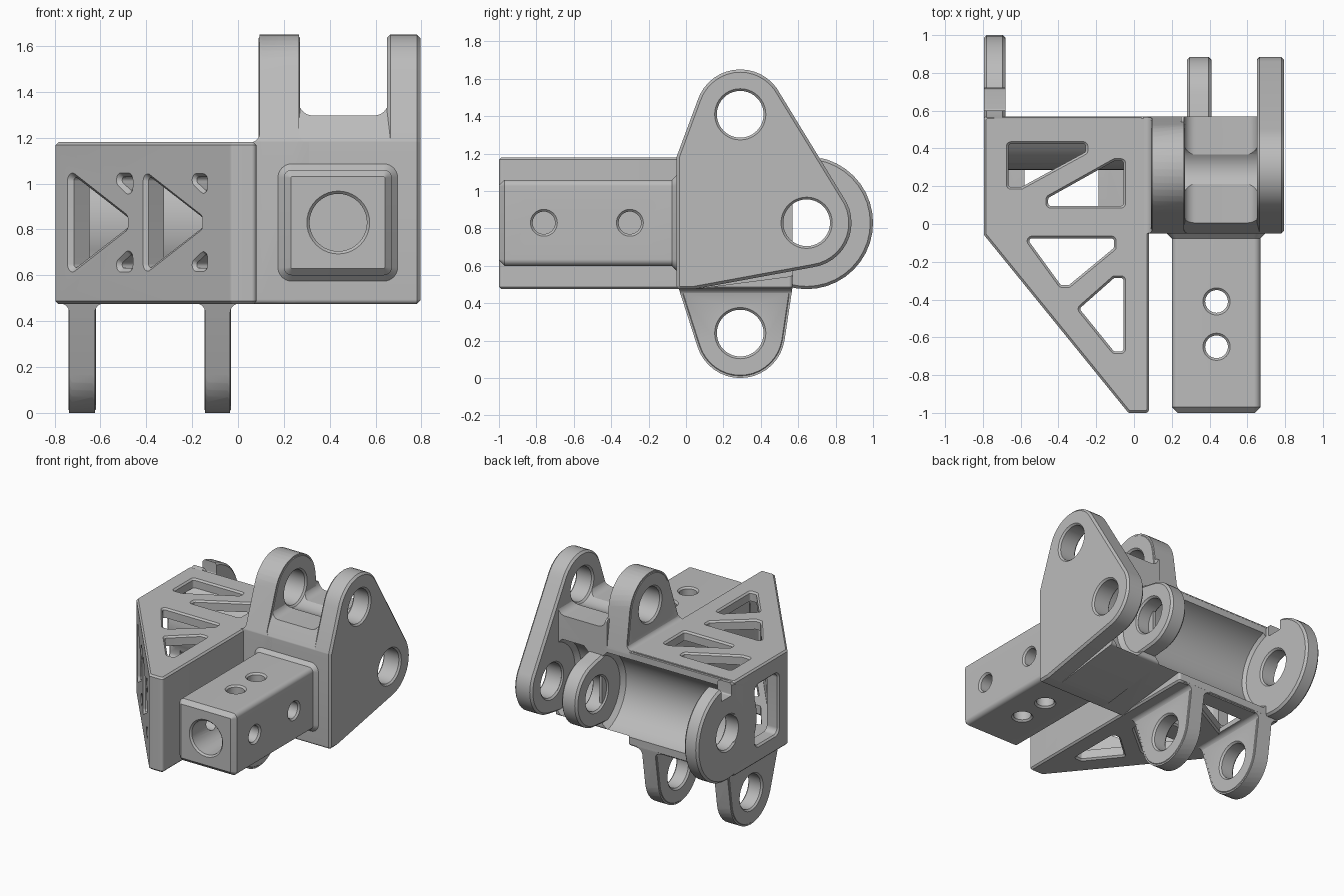
import bpy, bmesh
from math import cos, sin, tau, radians
from mathutils import Matrix
from mathutils.geometry import convex_hull_2d

if "Cube" in bpy.data.objects:
    bpy.data.objects.remove(bpy.data.objects["Cube"])

SEG = 40
metal = bpy.data.materials.new("plain_grey")
metal.use_nodes = True
metal.diffuse_color = (0.5, 0.5, 0.5, 1)
metal.node_tree.nodes["Principled BSDF"].inputs["Base Color"].default_value = (0.5, 0.5, 0.5, 1)


def solid(name, circles, axis, a, b, c=0.015, matrix=None):
    """Prism whose outline wraps the circles; c chamfers the ends (negative flares)."""
    dirs = [(cos(tau * k / SEG), sin(tau * k / SEG)) for k in range(SEG)]
    pts = [(u + r * d[0], v + r * d[1], d) for u, v, r in circles for d in dirs]
    outline = [pts[i] for i in convex_hull_2d([p[:2] for p in pts])]
    rings = [(a, -c), (a + abs(c), 0), (b - abs(c), 0), (b, -c)] if c else [(a, 0), (b, 0)]
    bm = bmesh.new()
    loops = []
    for t, off in rings:
        loop = []
        for u, v, d in outline:
            u, v = u + off * d[0], v + off * d[1]
            co = {"x": (t, u, v), "y": (u, t, v), "z": (u, v, t)}[axis]
            loop.append(bm.verts.new(co))
        loops.append(loop)
    n = len(outline)
    for lo, hi in zip(loops, loops[1:]):
        for i in range(n):
            bm.faces.new((lo[i], lo[(i + 1) % n], hi[(i + 1) % n], hi[i]))
    bm.faces.new(loops[0])
    bm.faces.new(loops[-1])
    bmesh.ops.recalc_face_normals(bm, faces=bm.faces)
    if matrix:
        bm.transform(matrix)
    mesh = bpy.data.meshes.new(name)
    bm.to_mesh(mesh)
    bm.free()
    obj = bpy.data.objects.new(name, mesh)
    bpy.context.collection.objects.link(obj)
    return obj


def combine(target, tool, op="DIFFERENCE"):
    mod = target.modifiers.new("combine", "BOOLEAN")
    mod.operation, mod.object, mod.solver = op, tool, "EXACT"
    result = target.evaluated_get(bpy.context.evaluated_depsgraph_get())
    mesh = bpy.data.meshes.new_from_object(result)
    target.modifiers.clear()
    target.data = mesh
    bpy.data.objects.remove(tool)


def bore(target, circles, axis, a, b, matrix=None):
    """Cut an opening with a small chamfer where it meets both outer faces."""
    combine(target, solid("cutter", circles, axis, a - 0.02, b + 0.02, -0.032, matrix))


def rounded(points, r):
    return [(u, v, r) for u, v in points]


def lug(name, profile, a, b, floor, side, hole):
    """Chamfered lug with a filleted root on the given floor height."""
    r = 0.04
    obj = solid(name, profile, "x", a, b)
    root = solid("root", profile, "x", a - r, b + r, 0)
    for edge, way in ((a + 0.004, -1), (b - 0.004, 1)):
        x0, x1 = edge + way * r, edge + way
        z0, z1 = floor + side * r, floor + side * 2
        slot = rounded([(x0, z0), (x1, z0), (x0, z1), (x1, z1)], r)
        combine(root, solid("cutter", slot, "y", -3, 3, 0))
    combine(obj, root, "UNION")
    bore(obj, [(*hole, PIN)], "x", a, b)
    return obj


def trough(target, a, b):
    """Round clearance for the hinge pin, easing out at its ends."""
    combine(target, solid("cutter", [(*BACK, .30)], "x", a, b, .04))


PIN = 0.125
TOP, BACK, LOW = (0.29, 1.41), (0.645, 0.83), (0.29, 0.24)
parts = []

# Hollow wedge-shaped housing
box = solid("truss_housing", rounded([(-.775, .55), (-.775, -.05), (-.02, -.98), (.06, -.98), (.06, .55)], .02),
            "z", .475, 1.18, .012)
combine(box, solid("cutter", rounded([(-.69, .49), (-.69, 0), (0, -.86), (0, .49)], .01), "z", .55, 1.11, 0))

# Truss openings through the top and bottom plates
for shape in ([(-.65, .41), (-.27, .41), (-.27, .39), (-.6, .21), (-.65, .21)],
              [(-.44, .11), (-.07, .11), (-.07, .32), (-.1, .32), (-.44, .13)],
              [(-.54, -.09), (-.12, -.09), (-.12, -.12), (-.35, -.31), (-.38, -.31)],
              [(-.07, -.3), (-.1, -.3), (-.27, -.45), (-.1, -.66), (-.07, -.66)]):
    bore(box, rounded(shape, .014), "z", .475, 1.18)

# Openings through the slanted wall
slant = Matrix.Translation((-.79, -.05, 0)) @ Matrix.Rotation(radians(-51.3), 4, "Z")
for u in (.12, .64):
    bore(box, rounded([(u, .65), (u, 1.01), (u + .35, .84), (u + .35, .82)], .016), "y", 0, .16, slant)
    for s in (-1, 1):
        corner = [(u + .335, .83 + s * .185), (u + .385, .83 + s * .185), (u + .385, .83 + s * .155)]
        bore(box, rounded(corner, .014), "y", 0, .16, slant)

# Window in the flat side wall
bore(box, rounded([(.09, .64), (.28, .64), (.28, 1.01), (.09, 1.01)], .04), "x", -.795, -.68)

# Curved hinge trough in the back of the housing
shell = solid("shell", [(*BACK, .36)], "x", -.74, .04, 0)
combine(shell, solid("cutter", rounded([(-2, .6), (2, .6), (2, 2), (-2, 2)], .035), "z", -1, 3, 0))
combine(box, shell, "UNION")
trough(box, -.7, .29)
combine(box, solid("cutter", [(*BACK, PIN)], "x", -1, -.6, 0))
parts.append(box)

# Hinge disc with a notch on its upper edge
disc = solid("hinge_disc", [(*BACK, .355)], "x", -.795, -.68)
bore(disc, [(*BACK, PIN)], "x", -.795, -.68)
combine(disc, solid("cutter", rounded([(.61, 1.10), (.71, 1.10), (.71, 1.4), (.61, 1.4)], .01), "x", -1, -.5, 0))
parts.append(disc)

# Two lower lugs
low_profile = [(*LOW, .24), (-.02, .485, .02), (.55, .49, .02), (.55, .5, .02)]
for name, a, b in (("lower_lug_outer", -.74, -.62), ("lower_lug_inner", -.147, -.03)):
    parts.append(lug(name, low_profile, a, b, .477, -1, LOW))

# Upper lug running down the inner side of the block
front = [(-.03, .495, .02), (-.03, 1.18, .02)]
upper = lug("upper_lug", front + [(*TOP, .24), (.55, .56, .02), (.55, 1.15, .02)], .09, .27, 1.18, 1, TOP)
trough(upper, -.7, .29)
parts.append(upper)

# Central block with a filleted saddle between the upper lugs
block = solid("central_block", front + [(.05, .495, .02), (.05, 1.34, .02), (.55, 1.34, .02), (.55, .56, .02)],
              "x", .25, .67, 0)
combine(block, solid("cutter", rounded([(.325, 1.357), (.595, 1.357), (.595, 2), (.325, 2)], .06), "y", -1, 2, 0))
combine(block, solid("cutter", [(*TOP, PIN + .012)], "x", 0, 1, 0))
combine(block, solid("cutter", [(*BACK, PIN)], "x", 0, 1, 0))
trough(block, -.7, .29)
trough(block, .4, .66)
parts.append(block)

# Triangular side plate with two pin holes, and the rear lug paired with it
for name, profile, a, b, holes in (
        ("side_plate", front + [(.04, .495, .02), (*TOP, .24), (*BACK, .24)], .65, .795, (TOP, BACK)),
        ("rear_lug", [(*BACK, .24), (.32, .58, .02), (.32, 1.12, .02)], .28, .41, (BACK,))):
    part = solid(name, profile, "x", a, b)
    for hole in holes:
        bore(part, [(*hole, PIN)], "x", a, b)
    parts.append(part)

# Square socket tube with cross holes and a flared base
corners = [(.235, .635), (.635, .635), (.635, 1.025), (.235, 1.025)]
tube = solid("socket_tube", rounded(corners, .035), "y", -1, 0, .03)
combine(tube, solid("flare", rounded(corners, .061), "y", -.076, 0, .026), "UNION")
bore(tube, [(.437, .83, .125)], "y", -1, -.12)
for y in (-.76, -.3):
    bore(tube, [(y, .83, .06)], "x", .2, .67)
for y in (-.41, -.65):
    bore(tube, [(.437, y, .06)], "z", .6, 1.06)
parts.append(tube)

# One material and smooth curves with crisp edges
bpy.ops.object.select_all(action="DESELECT")
for obj in parts:
    obj.data.materials.clear()
    obj.data.materials.append(metal)
    for face in obj.data.polygons:
        face.material_index = 0
    obj.select_set(True)
bpy.context.view_layer.objects.active = parts[0]
bpy.ops.object.shade_smooth_by_angle(angle=radians(30))
